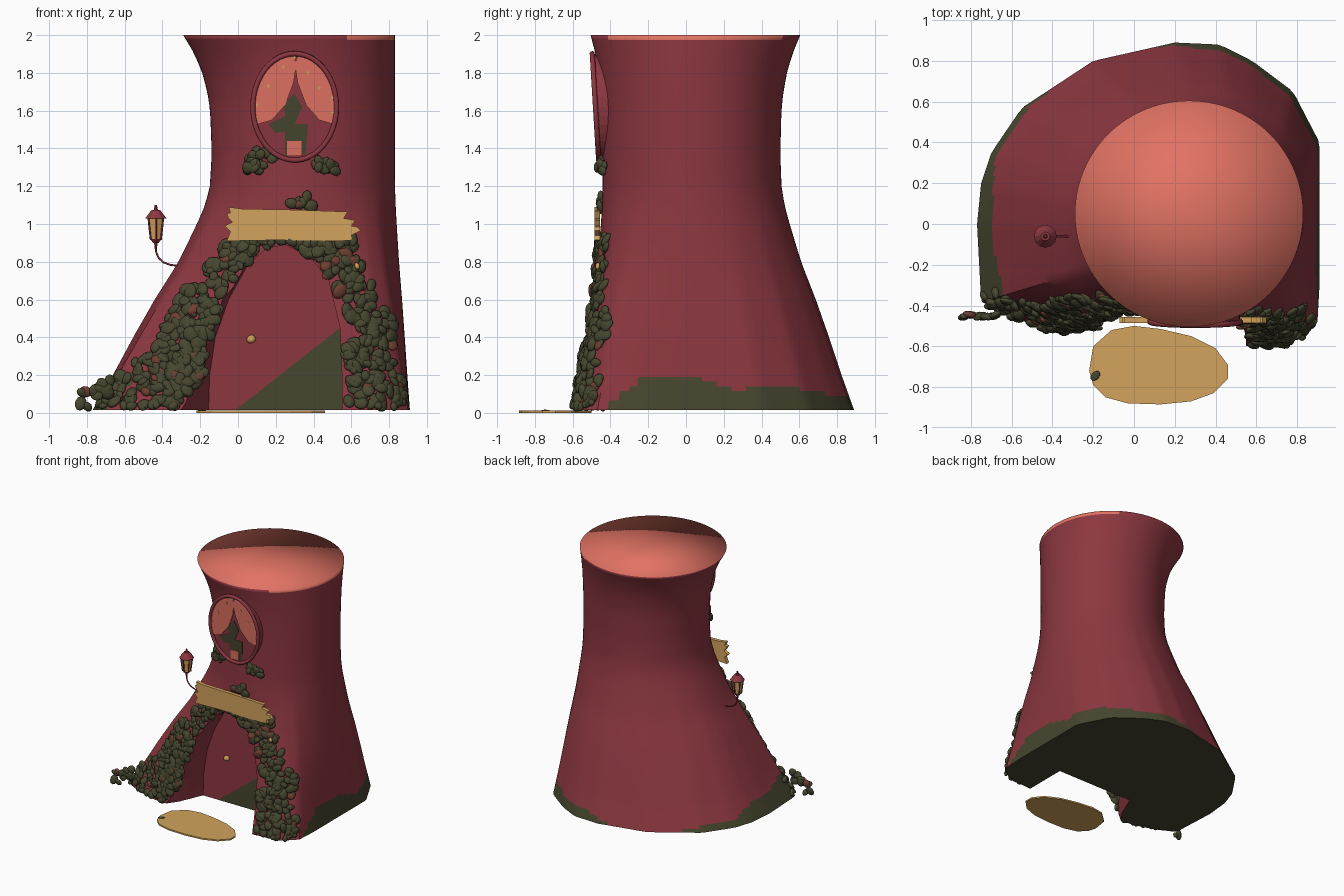
import bpy, bmesh, math, random
from mathutils import Vector, Matrix
from mathutils.bvhtree import BVHTree

if "Cube" in bpy.data.objects:
    bpy.data.objects.remove(bpy.data.objects["Cube"])

random.seed(4)


def material(name, r, g, b):
    m = bpy.data.materials.new(name)
    m.diffuse_color = (r, g, b, 1)
    m.use_nodes = True
    m.node_tree.nodes["Principled BSDF"].inputs["Base Color"].default_value = m.diffuse_color
    return m


BARK = material("maroon_bark", .263, .038, .051)
SALMON = material("salmon_wood", .76, .171, .127)
MOSS = material("dark_moss", .061, .061, .029)
GOLD = material("golden_wood", .645, .366, .107)
BROWN = material("brown_moss", .156, .048, .03)


def interp(table, t):
    for (a, va), (b, vb) in zip(table, table[1:]):
        if t <= b:
            return va + (vb - va) * max(0, (t - a) / (b - a))
    return table[-1][1]


def finish(bm, name, mats, smooth=True):
    me = bpy.data.meshes.new(name)
    for f in bm.faces:
        f.smooth = smooth
    bm.to_mesh(me)
    bm.free()
    for m in mats:
        me.materials.append(m)
    ob = bpy.data.objects.new(name, me)
    bpy.context.collection.objects.link(ob)
    return ob


def activate(ob):
    bpy.ops.object.select_all(action='DESELECT')
    ob.select_set(True)
    bpy.context.view_layer.objects.active = ob


# trunk: rings blended from a wide foot to a round waist and a flared top
FOOT = [(.91, .4), (.91, -.3), (.9, -.48), (.78, -.58), (.55, -.6), (.2, -.52), (-.2, -.52),
        (-.4, -.52), (-.6, -.46), (-.75, -.38), (-.77, 0), (-.75, .2), (-.7, .35), (-.55, .57),
        (-.2, .8), (.2, .89), (.42, .88), (.58, .8), (.78, .65)]
FLARE_LOW = [(.015, 1), (.2, .83), (.4, .66), (.6, .48), (.8, .28), (1, .125), (1.1, .055), (1.2, .015), (1.35, 0)]
FLARE_TOP = [(1.4, 0), (1.6, .05), (1.7, .15), (1.8, .33), (1.9, .6), (2, 1)]
foot = sorted((math.atan2(y - .1, x - .2), x, y) for x, y in FOOT)
foot = [(foot[-1][0] - math.tau, *foot[-1][1:])] + foot + [(foot[0][0] + math.tau, *foot[0][1:])]
FX = [(a, x) for a, x, y in foot]
FY = [(a, y) for a, x, y in foot]


def trunk_point(a, z):
    c, s = math.cos(a), math.sin(a)
    waist = Vector((.345 + .485 * c, .03 + .47 * s))
    base = Vector((interp(FX, a), interp(FY, a)))
    top = Vector((.27 + .56 * c, .05 + .555 * s))
    p = waist + interp(FLARE_LOW, z) * (base - waist) + interp(FLARE_TOP, z) * (top - waist)
    return (p.x, p.y, z)


N = 120
rows = [.015] + [.04 + .025 * i for i in range(9)] + [.3 + .06 * i for i in range(28)] + [1.975, 2]
bm = bmesh.new()
rings = [[bm.verts.new(trunk_point(-math.pi + math.tau * i / N, z)) for i in range(N)] for z in rows]
for lo, hi in zip(rings, rings[1:]):
    for i in range(N):
        j = (i + 1) % N
        bm.faces.new((lo[i], lo[j], hi[j], hi[i]))
bm.faces.new(rings[0][::-1])
centre = bm.verts.new((.27, .05, 2))
for i in range(N):
    bm.faces.new((rings[-1][i], rings[-1][(i + 1) % N], centre))
bmesh.ops.recalc_face_normals(bm, faces=bm.faces[:])
surface = BVHTree.FromBMesh(bm)
trunk = finish(bm, "trunk", [BARK, SALMON, MOSS, BROWN])

# arched door recess, cut with a splayed prism
BACK = [(-.16, -.1), (-.15, .2), (-.12, .4), (-.05, .6), (.05, .78), (.15, .87), (.25, .89),
        (.38, .83), (.48, .7), (.54, .45), (.55, .2), (.55, -.1)]
SPLAY = [.37, .22, .12, .08, .03, 0, 0, 0, 0, 0, 0, 0]
bm = bmesh.new()
back = [bm.verts.new((x, -.24, z)) for x, z in BACK]
front = [bm.verts.new((x - d, -.75, z)) for (x, z), d in zip(BACK, SPLAY)]
bm.faces.new(back)
bm.faces.new(front[::-1])
for i in range(len(back)):
    j = (i + 1) % len(back)
    bm.faces.new((back[i], front[i], front[j], back[j]))
bmesh.ops.triangulate(bm, faces=bm.faces[:])
bmesh.ops.recalc_face_normals(bm, faces=bm.faces[:])
cutter = finish(bm, "door_cutter", [BARK], False)
cutter.hide_render = True
activate(trunk)
mod = trunk.modifiers.new("door", 'BOOLEAN')
mod.object, mod.operation, mod.solver = cutter, 'DIFFERENCE', 'EXACT'
bpy.ops.object.modifier_apply(modifier="door")
bpy.data.objects.remove(cutter)


# trunk colours: moss band around the foot, salmon cut wood on top
def moss_height(x, y):
    wobble = .012 * math.sin(9 * x + 13 * y)
    if x > .3 and y > -.42:
        return interp([(-.42, .02), (-.25, .19), (.05, .18), (.3, .13), (.6, .12), (.88, .07)], y) + wobble
    if x < -.42 and y > -.4:
        return interp([(-.4, .2), (.1, .12), (.6, .04)], y) + wobble
    return interp([(0, 0), (.3, .07)], x) if y > .5 else 0


bm = bmesh.new()
bm.from_mesh(trunk.data)
bm.normal_update()
for f in bm.faces:
    c = f.calc_center_median()
    f.smooth = True
    f.material_index = 0
    if c.z > 1.975 and (f.normal.z > .9 or c.x > .57):
        f.material_index = 1
    elif c.z < .02 and f.normal.z < -.9 or c.z < moss_height(c.x, c.y):
        f.material_index = 2
for e in bm.edges:
    if e.verts[0].co.z < .95 and e.calc_face_angle(0) > .6:
        e.smooth = False
bm.to_mesh(trunk.data)
bm.free()


# leafy moss: flattened blobs lying on the trunk surface
def blob(bm, pos, normal, size, flat, mat=0):
    rot = Vector(normal).to_track_quat('Z', 'Y').to_matrix().to_4x4()
    spin = Matrix.Rotation(random.uniform(0, 6.28), 4, 'Z')
    scale = Matrix.Diagonal((size, size * random.uniform(.6, .9), flat, 1))
    r = bmesh.ops.create_icosphere(bm, subdivisions=2, radius=1,
                                   matrix=Matrix.Translation(pos) @ rot @ spin @ scale)
    for f in {f for v in r['verts'] for f in v.link_faces}:
        f.material_index = mat


def on_trunk(x, z):
    hit, nor, _, _ = surface.ray_cast(Vector((x, -3, z)), Vector((0, 1, 0)))
    if hit is None or hit.y > -.3:
        return Vector((x, -.44, z)), Vector((0, -1, 0))
    return hit, (nor if nor.y < 0 else -nor)


def foliage(name, count, left, right, sizes, bias=1.0, lift=.012):
    bm = bmesh.new()
    z0, z1 = left[0][0], left[-1][0]
    while count:
        z = random.uniform(z0, z1)
        a, b = interp(left, z), interp(right, z)
        if random.random() > (b - a) / .5:
            continue
        p, n = on_trunk(b + (a - b) * random.random() ** bias, z)
        n = (n + Vector([random.uniform(-.35, .35) for _ in range(3)])).normalized()
        size = min(random.uniform(*sizes), z - .005)
        blob(bm, p + n * random.uniform(.3, 1.5) * lift, n, size, .016, int(random.random() < .04))
        count -= 1
    return finish(bm, name, [MOSS, BROWN])


foliage("arch_moss_left", 300,
        [(.03, -.86), (.12, -.85), (.2, -.6), (.3, -.5), (.4, -.42), (.5, -.37), (.6, -.31), (.7, -.23), (.8, -.15), (.92, -.05)],
        [(.03, -.34), (.12, -.27), (.2, -.19), (.3, -.18), (.4, -.16), (.5, -.12), (.6, -.08), (.7, -.02), (.8, .04), (.92, .22)],
        (.028, .05), 1.25)
foliage("arch_moss_right", 230,
        [(.03, .58), (.3, .58), (.5, .58), (.6, .55), (.7, .5), (.8, .43), (.88, .32), (.93, .2)],
        [(.03, .87), (.2, .86), (.3, .81), (.5, .82), (.6, .76), (.7, .69), (.8, .65), (.93, .6)],
        (.028, .048))
foliage("sign_moss", 12, [(1.09, .24), (1.15, .36)], [(1.09, .42), (1.15, .42)], (.025, .04))
foliage("window_moss_left", 18, [(1.28, .04), (1.33, .04), (1.38, .09)], [(1.28, .1), (1.33, .2), (1.38, .16)], (.025, .042), 1, .03)
foliage("window_moss_right", 16, [(1.28, .46), (1.32, .37), (1.35, .42)], [(1.28, .52), (1.32, .51), (1.35, .48)], (.025, .04), 1, .03)


# flat plates for the window and the sign
def plate(name, outline, mat, y, depth=.008, tilt=0.0):
    bm = bmesh.new()
    f = bm.faces.new([bm.verts.new((x, y - tilt * (z - 1.33), z)) for x, z in outline])
    r = bmesh.ops.extrude_face_region(bm, geom=[f])
    bmesh.ops.translate(bm, vec=(0, depth, 0), verts=[v for v in r['geom'] if isinstance(v, bmesh.types.BMVert)])
    bmesh.ops.recalc_face_normals(bm, faces=bm.faces[:])
    return finish(bm, name, [mat], False)


def oval(t0, t1, rx, rz, n):
    ts = [math.radians(t0 + (t1 - t0) * i / n) for i in range(n + 1)]
    return [(.3 + rx * math.cos(t), 1.62 + rz * math.sin(t)) for t in ts]


def window(name, outline, mat, lift, depth=.008):
    return plate(name, outline, mat, -.457 - lift, depth, .06)


def tube(name, pts, radius, mat, cyclic=False):
    cu = bpy.data.curves.new(name, 'CURVE')
    cu.dimensions, cu.bevel_depth, cu.bevel_resolution = '3D', radius, 2
    sp = cu.splines.new('POLY')
    sp.points.add(len(pts) - 1)
    for q, p in zip(sp.points, pts):
        q.co = (*p, 1)
    sp.use_cyclic_u, sp.use_smooth = cyclic, True
    cu.materials.append(mat)
    ob = bpy.data.objects.new(name, cu)
    bpy.context.collection.objects.link(ob)
    activate(ob)
    bpy.ops.object.convert(target='MESH')


# round window with curtains, a mossy view and gold spots
window("window_pane", oval(0, 350, .22, .28, 35), BARK, 0, .12)
tube("window_frame", [(x, -.462 - .06 * (z - 1.33), z) for x, z in oval(0, 352, .222, .282, 44)], .014, BARK, True)
inner = [(.31, 1.85), (.295, 1.75), (.25, 1.63), (.18, 1.55)]
curtain = inner + oval(200, 92, .212, .272, 16)
window("curtain_left", curtain, SALMON, .008)
window("curtain_right", [(.61 - x, z) for x, z in curtain], SALMON, .0085)
window("window_moss_view", [(.25, 1.36), (.36, 1.37), (.37, 1.53), (.3, 1.53), (.34, 1.62), (.3, 1.69),
                            (.24, 1.64), (.25, 1.57), (.16, 1.53), (.2, 1.48), (.25, 1.49)], MOSS, .004)
window("window_square", [(.26, 1.36), (.335, 1.36), (.335, 1.44), (.26, 1.44)], SALMON, .01)
for x, z in [(.1, 1.63), (.16, 1.73), (.24, 1.83), (.3, 1.88), (.37, 1.8), (.43, 1.72), (.5, 1.67), (.5, 1.59)]:
    window("curtain_spot", [(x - .009, z), (x, z - .011), (x + .009, z), (x, z + .011)], GOLD, .012, .006)

# jagged wooden sign
plate("sign_board", [(-.06, .91), (.2, .915), (.54, .91), (.61, .915), (.6, .94), (.65, .965), (.63, .985),
                     (.6, .99), (.62, 1.02), (.56, 1.03), (.58, 1.065), (.3, 1.075), (.02, 1.08), (-.05, 1.09),
                     (-.04, 1.06), (-.06, 1.055), (-.05, 1.03), (-.03, 1.01), (-.07, .99), (-.04, .96)],
      GOLD, -.485, .03)

# door knob and a flower on the arch
bm = bmesh.new()
blob(bm, Vector((.07, -.252, .39)), (0, -1, 0), .025, .02)
p, n = on_trunk(.62, .77)
blob(bm, p + n * .035, n, .019, .012)
finish(bm, "door_knob_and_flower", [GOLD])


# hanging lantern
def cone(name, z0, r0, z1, r1, mat, sides=6):
    bm = bmesh.new()
    bmesh.ops.create_cone(bm, cap_ends=True, segments=sides, radius1=r0, radius2=r1, depth=z1 - z0,
                          matrix=Matrix.Translation((-.435, -.06, (z0 + z1) / 2)))
    finish(bm, name, [mat], False)


cone("lantern_glass", .915, .03, 1.035, .044, GOLD)
cone("lantern_roof", 1.03, .056, 1.075, .022, BARK, 12)
cone("lantern_finial", 1.07, .012, 1.1, .006, BARK, 8)
cone("lantern_base", .9, .018, .92, .034, BARK)
cone("lantern_stem", .86, .005, .905, .01, BARK, 8)
for i in range(6):
    c, s = math.cos(i * math.pi / 3), math.sin(i * math.pi / 3)
    tube("lantern_bar", [(-.435 + r * s, -.06 + r * c, z) for r, z in ((.031, .915), (.046, 1.035))], .005, BARK)
tube("lantern_arm", [(-.435, -.06, .88), (-.433, -.06, .85), (-.42, -.06, .82), (-.395, -.06, .797),
                     (-.36, -.06, .784), (-.32, -.06, .779), (-.26, -.06, .78)], .005, BARK)

# doorstep stone with a speck of moss
bm = bmesh.new()
STONE = [(-.22, -.72), (-.2, -.6), (-.11, -.52), (0, -.5), (.13, -.515), (.28, -.55), (.4, -.61), (.46, -.69),
         (.46, -.76), (.39, -.83), (.28, -.87), (.13, -.885), (-.03, -.88), (-.14, -.85), (-.2, -.79)]
f = bm.faces.new([bm.verts.new((x, y, 0)) for x, y in STONE])
r = bmesh.ops.extrude_face_region(bm, geom=[f])
bmesh.ops.translate(bm, vec=(0, 0, .012), verts=[v for v in r['geom'] if isinstance(v, bmesh.types.BMVert)])
bmesh.ops.recalc_face_normals(bm, faces=bm.faces[:])
finish(bm, "doorstep", [GOLD], False)
bm = bmesh.new()
blob(bm, Vector((-.19, -.745, .012)), (0, 0, 1), .028, .005)
finish(bm, "doorstep_moss", [MOSS])
